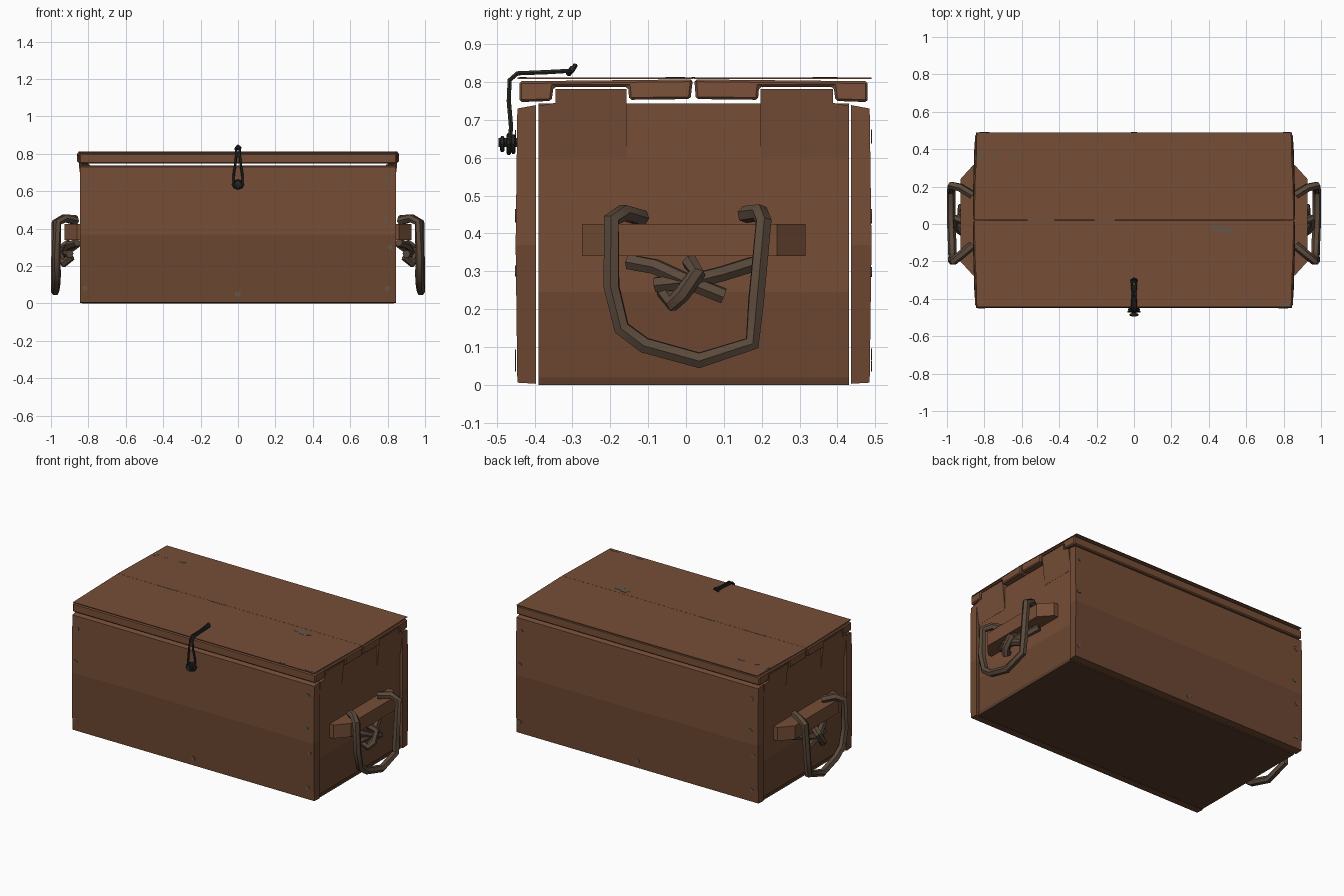
import bpy, bmesh, math, random
from mathutils import Vector

random.seed(4)
if "Cube" in bpy.data.objects:
    bpy.data.objects.remove(bpy.data.objects["Cube"], do_unlink=True)


def material(name, rgb):
    m = bpy.data.materials.new(name)
    m.use_nodes = True
    m.diffuse_color = (*rgb, 1)
    bsdf = m.node_tree.nodes["Principled BSDF"]
    bsdf.inputs["Base Color"].default_value = (*rgb, 1)
    bsdf.inputs["Roughness"].default_value = 0.8
    return m


WOOD = material("brown wood", (0.18, 0.076, 0.038))
LOW_WOOD = material("shaded brown wood", (0.15, 0.062, 0.031))
FLOOR = material("dark floor wood", (0.10, 0.044, 0.023))
ROPE = material("old rope", (0.105, 0.068, 0.045))
IRON = material("dark iron", (0.022, 0.023, 0.021))
WORN = material("worn grey wood", (0.135, 0.090, 0.062))


def finish(name, bm, mat, mirror=False):
    bmesh.ops.recalc_face_normals(bm, faces=bm.faces)
    mesh = bpy.data.meshes.new(name)
    bm.to_mesh(mesh)
    bm.free()
    mesh.materials.append(mat)
    ob = bpy.data.objects.new(name, mesh)
    bpy.context.collection.objects.link(ob)
    if mirror:
        ob.modifiers.new("mirror", "MIRROR")
    return ob


def prism(name, profile, axis, lo, hi, mat, mirror=False, shape=None):
    """Extrude a 2D outline along an axis; shape() may adjust each vertex."""
    bm = bmesh.new()
    rings = []
    for d in (lo, hi):
        ring = []
        for p in profile:
            co = list(p)
            co.insert(axis, d)
            ring.append(bm.verts.new(co))
        rings.append(ring)
    bm.faces.new(rings[0])
    bm.faces.new(rings[1])
    n = len(profile)
    for i in range(n):
        j = (i + 1) % n
        bm.faces.new((rings[0][i], rings[0][j], rings[1][j], rings[1][i]))
    if shape:
        for v in bm.verts:
            shape(v.co)
    return finish(name, bm, mat, mirror)


def rect(a, b, c, d):
    return [(a, c), (b, c), (b, d), (a, d)]


def tube(name, points, radius, mat, mirror=False, closed=False, detail=1):
    curve = bpy.data.curves.new(name, "CURVE")
    curve.dimensions = "3D"
    curve.bevel_depth = radius
    curve.bevel_resolution = detail
    curve.use_fill_caps = True
    s = curve.splines.new("POLY")
    s.points.add(len(points) - 1)
    for p, co in zip(s.points, points):
        p.co = (*co, 1)
    s.use_cyclic_u = closed
    curve.materials.append(mat)
    ob = bpy.data.objects.new(name, curve)
    bpy.context.collection.objects.link(ob)
    bpy.ops.object.select_all(action="DESELECT")
    ob.select_set(True)
    bpy.context.view_layer.objects.active = ob
    bpy.ops.object.convert(target="MESH")
    bpy.ops.object.shade_smooth_by_angle(angle=math.radians(50))
    if mirror:
        bpy.context.object.modifiers.new("mirror", "MIRROR")


# Front and back walls, two boards each
for side, outer, inner in (("front", -0.45, -0.396), ("back", 0.49, 0.436)):
    slant = outer * 0.99
    prism(side + "_lower_board", [(slant, 0.006), (inner, 0.003), (inner, 0.37), (outer, 0.37)],
          0, -0.845, 0.845, LOW_WOOD)
    prism(side + "_upper_board", [(outer, 0.37), (inner, 0.37), (inner, 0.739), (slant, 0.73)],
          0, -0.845, 0.845, WOOD)

# End walls, three boards each, and the floor
for name, lo, hi, mat in (("lower", 0.004, 0.245, LOW_WOOD), ("middle", 0.245, 0.495, WOOD),
                          ("upper", 0.495, 0.743, WOOD)):
    prism("end_" + name + "_board", rect(-0.39, 0.43, lo, hi), 0, 0.79, 0.832, mat, True)
prism("floor", rect(-0.835, 0.835, -0.39, 0.43), 2, 0, 0.02, FLOOR)

# Wedge tabs on the end walls that rise into the lid
for name, edge, shoulder, inner in (("front", -0.39, -0.345, -0.157), ("back", 0.43, 0.388, 0.197)):
    def lean(co):
        if co.x > 0.84:
            co.x = 0.833 + 0.018 * min(1, max(0, (co.z - 0.6) / 0.14))
    prism(name + "_end_tab",
          [(edge, 0.6), (inner, 0.6), (inner, 0.782), (shoulder, 0.782), (shoulder, 0.745), (edge, 0.737)],
          0, 0.80, 0.85, WOOD, True, lean)


# Lid: two notched boards and a thin top skin with narrowed corners
def taper(co):
    edge = abs(co.y - 0.022)
    co.x *= 1 - 0.014 * max(0, (edge - 0.28) / 0.19)


lids = (("front", [(-0.44, 0.747), (-0.355, 0.75), (-0.35, 0.787), (-0.153, 0.787), (-0.15, 0.753),
                   (0.012, 0.755), (0.018, 0.807), (-0.44, 0.802)]),
        ("back", [(0.48, 0.747), (0.395, 0.75), (0.39, 0.787), (0.193, 0.787), (0.19, 0.753),
                  (0.026, 0.755), (0.022, 0.807), (0.48, 0.802)]))
for name, outline in lids:
    lid = prism("lid_" + name + "_board", outline, 0, -0.86, 0.86, WOOD, False, taper)
    bev = lid.modifiers.new("bevel", "BEVEL")
    bev.width = 0.006
    bev.limit_method = "ANGLE"
    bev.angle_limit = math.radians(60)
for name, a, b in (("front", -0.445, 0.0195), ("back", 0.0205, 0.49)):
    prism("lid_" + name + "_skin", rect(-0.852, 0.852, a, b), 2, 0.808, 0.812, WOOD, False, taper)

# Handle blocks with slanted ends
prism("handle_block", [(0.83, -0.275), (0.86, -0.275), (0.928, -0.2), (0.928, 0.24), (0.86, 0.315), (0.83, 0.315)],
      2, 0.34, 0.425, WOOD, True)

# Hanging rope handles and their knots
tube("rope_handle", [(0.865, -0.115, 0.44), (0.925, -0.165, 0.455), (0.965, -0.197, 0.435),
                     (0.972, -0.197, 0.26), (0.97, -0.17, 0.15), (0.972, -0.11, 0.105),
                     (0.978, 0.035, 0.065), (0.978, 0.175, 0.11), (0.976, 0.185, 0.22),
                     (0.976, 0.205, 0.43), (0.93, 0.195, 0.455), (0.865, 0.155, 0.45)],
     0.023, ROPE, True)
knot = (("upper", [(0.86, -0.15, 0.325), (0.9, -0.08, 0.312), (0.925, 0.0, 0.275), (0.92, 0.1, 0.235)]),
        ("cross", [(0.86, 0.18, 0.32), (0.9, 0.09, 0.292), (0.93, 0.02, 0.275), (0.9, -0.08, 0.265)]),
        ("loop", [(0.9, 0.01, 0.325), (0.945, 0.03, 0.295), (0.95, -0.01, 0.24),
                  (0.93, -0.035, 0.215), (0.89, -0.06, 0.25)]))
for name, path in knot:
    tube("knot_" + name + "_strand", path, 0.022, ROPE, True)

# Twisted wire latch: bent double wire, hanging loop and peg
for name, s in (("left", 1), ("right", -1)):
    tube("latch_" + name + "_wire",
         [(s * 0.024, -0.468, 0.63), (s * 0.024, -0.462, 0.68), (s * 0.014, -0.468, 0.75), (s * 0.008, -0.466, 0.805),
          (s * 0.01, -0.445, 0.823), (s * 0.007, -0.37, 0.826), (s * 0.012, -0.3, 0.83), (0, -0.292, 0.845)],
         0.0065, IRON)
for k, (y, r) in enumerate(((-0.485, 0.02), (-0.468, 0.03), (-0.456, 0.026))):
    ring = [(r * math.cos(t * math.pi / 4), y, 0.636 + r * 0.8 * math.sin(t * math.pi / 4)) for t in range(8)]
    tube("latch_ring_%d" % (k + 1), ring, 0.006, IRON, closed=True)
tube("latch_peg", [(0, -0.495, 0.64), (0, -0.44, 0.64)], 0.014, IRON)
tube("latch_hook", [(-0.015, -0.31, 0.822), (0.015, -0.3, 0.836)], 0.008, IRON)


# Worn spots as thin irregular plates
def spot(name, axis, level, a, b, ra, rb):
    outline = []
    for i in range(9):
        t = i * math.tau / 9
        k = random.uniform(0.75, 1.1)
        outline.append((a + ra * k * math.cos(t), b + rb * k * math.sin(t)))
    prism(name, outline, axis, level - 0.001, level + 0.0015, WORN)


for a, b, ra, rb in ((-0.82, 0.37, 0.018, 0.035), (-0.75, 0.36, 0.013, 0.014), (-0.64, 0.36, 0.025, 0.012),
                     (0.44, -0.02, 0.03, 0.022), (0.49, -0.035, 0.04, 0.022), (0.62, -0.43, 0.03, 0.01),
                     (0.8, -0.43, 0.035, 0.01), (-0.5, 0.02, 0.08, 0.005), (-0.15, 0.02, 0.06, 0.005)):
    spot("lid_worn_spot", 2, 0.812, a, b, ra, rb)
for a, b in ((-0.81, 0.65), (-0.82, 0.44), (-0.82, 0.08), (0, 0.05), (0.8, 0.66), (0.79, 0.45),
             (0.81, 0.3), (0.8, 0.08)):
    spot("front_worn_spot", 1, -0.45, a, b, 0.016, 0.015)
    spot("back_worn_spot", 1, 0.49, -a, b, 0.016, 0.015)
